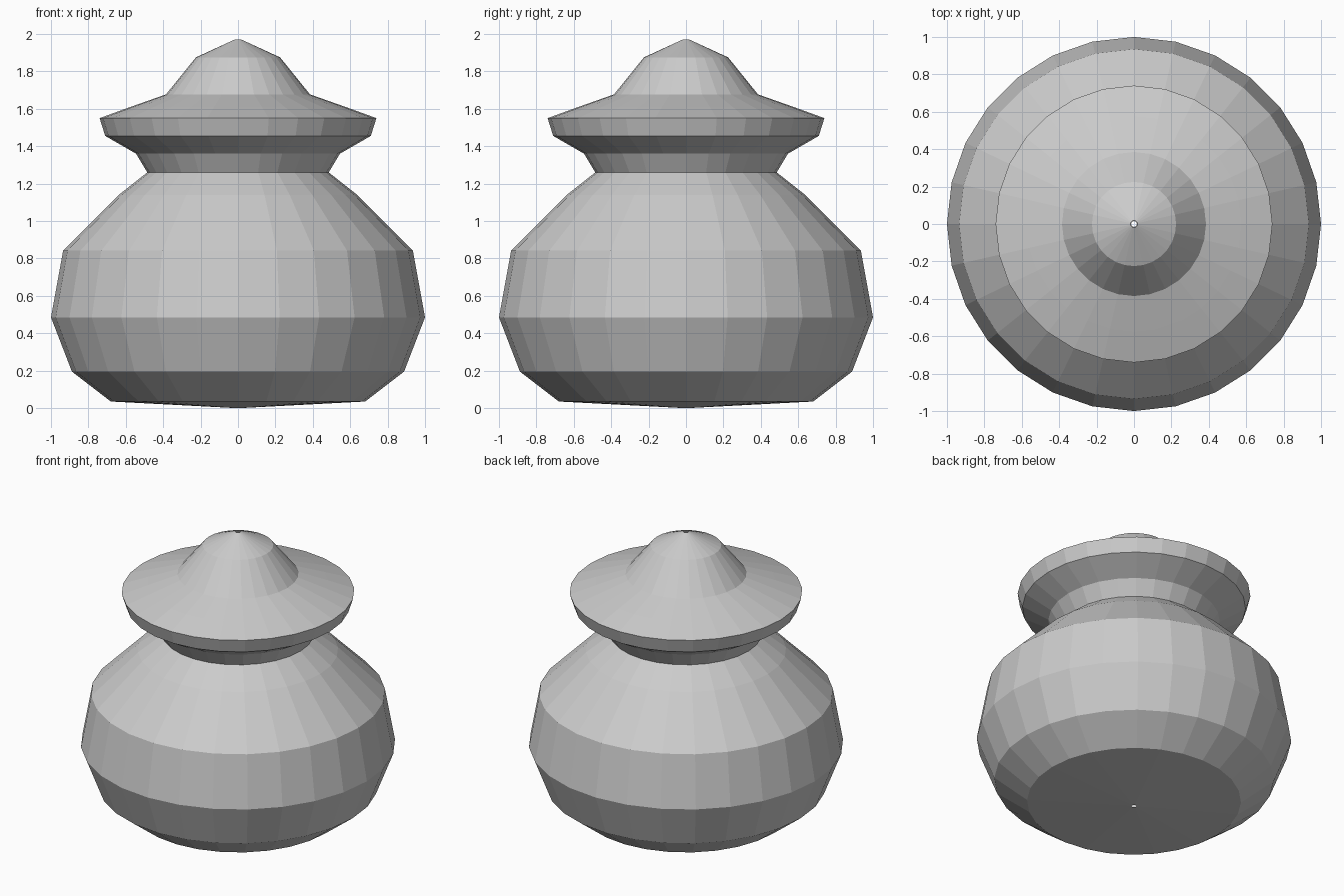
import bpy
from math import cos, sin, tau

if "Cube" in bpy.data.objects:
    bpy.data.objects.remove(bpy.data.objects["Cube"])

SIDES = 28


def lathe(name, profile):
    """Spin a (radius, z) profile, listed bottom to top, into a flat-faced shell."""
    verts = [(r * cos(tau * i / SIDES), r * sin(tau * i / SIDES), z)
             for r, z in profile for i in range(SIDES)]
    faces = []
    for k in range(len(profile) - 1):
        a, b = k * SIDES, (k + 1) * SIDES
        for i in range(SIDES):
            j = (i + 1) % SIDES
            faces.append((a + i, a + j, b + j, b + i))
    mesh = bpy.data.meshes.new(name)
    mesh.from_pydata(verts, [], faces)
    mesh.update()
    obj = bpy.data.objects.new(name, mesh)
    bpy.context.collection.objects.link(obj)
    return obj


# Rounded body with narrow neck and flared mouth (pinhole at the base centre)
lathe("pot_body", [(0.015, 0.0), (0.68, 0.035), (0.888, 0.195), (1.0, 0.485),
                   (0.935, 0.842), (0.637, 1.14), (0.485, 1.26),
                   (0.545, 1.36), (0.71, 1.455)])

# Lid with a wide brim rising to a domed knob (pinhole at the tip)
lathe("pot_lid", [(0.71, 1.455), (0.74, 1.55), (0.575, 1.61),
                  (0.385, 1.677), (0.225, 1.875), (0.018, 1.97)])
